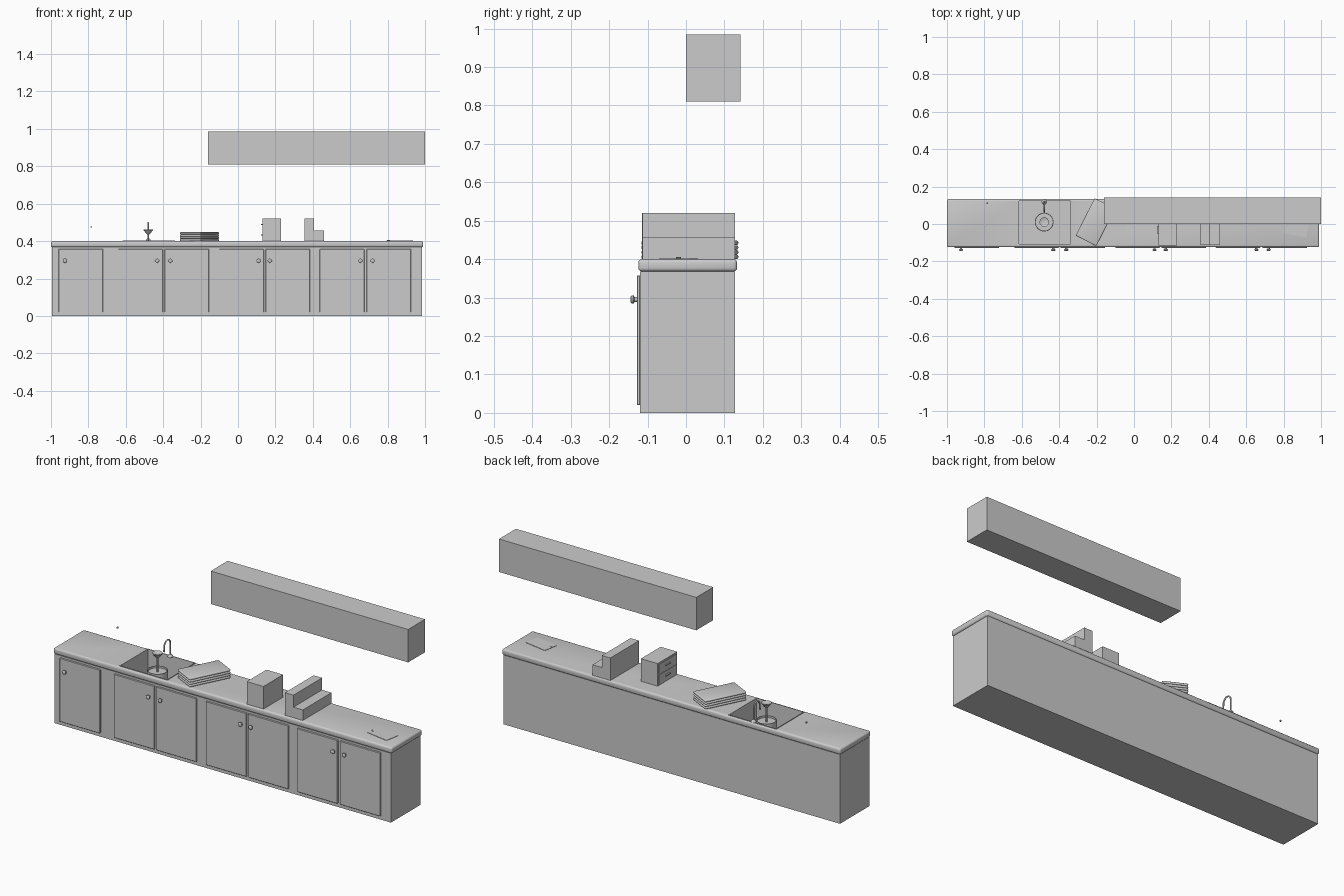
import bpy, bmesh, math

if "Cube" in bpy.data.objects:
    bpy.data.objects.remove(bpy.data.objects["Cube"])


def box(name, x0, x1, y0, y1, z0, z1, bevel=0, seg=3, rot=0):
    bpy.ops.mesh.primitive_cube_add(size=1, location=((x0 + x1) / 2, (y0 + y1) / 2, (z0 + z1) / 2))
    o = bpy.context.object
    o.name = name
    o.scale = (x1 - x0, y1 - y0, z1 - z0)
    bpy.ops.object.transform_apply(location=False, rotation=False, scale=True)
    o.rotation_euler.z = rot
    if bevel:
        m = o.modifiers.new("bevel", 'BEVEL')
        m.width, m.segments = bevel, seg
        bpy.ops.object.modifier_apply(modifier="bevel")
        bpy.ops.object.shade_smooth_by_angle()
    return o


def lathe(name, profile, loc, rot=(0, 0, 0), n=24):
    bm = bmesh.new()
    vs = [bm.verts.new((r, 0, z)) for r, z in profile]
    es = [bm.edges.new(p) for p in zip(vs, vs[1:])]
    bmesh.ops.spin(bm, geom=vs + es, cent=(0, 0, 0), axis=(0, 0, 1), angle=math.tau, steps=n)
    bmesh.ops.remove_doubles(bm, verts=bm.verts, dist=1e-5)
    bmesh.ops.recalc_face_normals(bm, faces=bm.faces)
    me = bpy.data.meshes.new(name)
    bm.to_mesh(me)
    bm.free()
    o = bpy.data.objects.new(name, me)
    bpy.context.collection.objects.link(o)
    o.location, o.rotation_euler = loc, rot
    bpy.ops.object.select_all(action='DESELECT')
    bpy.context.view_layer.objects.active = o
    o.select_set(True)
    bpy.ops.object.shade_smooth_by_angle()
    return o


# Base cabinet and worktop, both cut by the sink basin
base = box("base_cabinet", -0.995, 0.983, -0.12, 0.128, 0, 0.368)
top = box("worktop", -1.0, 0.99, -0.124, 0.133, 0.368, 0.4, 0.009)
cutter = box("sink_cutter", -0.615, -0.34, -0.108, 0.122, 0.26, 0.5)
cutter.hide_render = True
for o in (base, top):
    bpy.context.view_layer.objects.active = o
    m = o.modifiers.new("sink", 'BOOLEAN')
    m.operation, m.solver, m.object = 'DIFFERENCE', 'EXACT', cutter
    bpy.ops.object.modifier_apply(modifier="sink")
bpy.data.objects.remove(cutter)

# Thin sink rim
for i, (a, b, c, d) in enumerate([(-0.618, -0.615, -0.111, 0.125), (-0.34, -0.337, -0.111, 0.125),
                                  (-0.615, -0.34, -0.111, -0.108), (-0.615, -0.34, 0.122, 0.125)]):
    box(f"sink_rim_{i}", a, b, c, d, 0.398, 0.403)

# Doors with round knobs
doors = [(-0.96, -0.722, -0.925), (-0.64, -0.402, -0.432), (-0.393, -0.155, -0.362), (-0.1, 0.138, 0.11),
         (0.147, 0.385, 0.17), (0.437, 0.675, 0.654), (0.687, 0.925, 0.72)]
knob = [(0, 0), (0.006, 0), (0.006, 0.006), (0.011, 0.008), (0.011, 0.013), (0.007, 0.016), (0, 0.017)]
for i, (a, b, k) in enumerate(doors):
    box(f"door_{i}", a, b, -0.128, -0.119, 0.02, 0.358, 0.002, 1)
    lathe(f"door_knob_{i}", knob, (k, -0.128, 0.295), (math.pi / 2, 0, 0), 16)

# Wall cabinet
box("wall_cabinet", -0.16, 1.0, 0, 0.142, 0.81, 0.985)

# Pot and stemmed cup in the sink
lathe("pot", [(0, 0.26), (0.05, 0.26), (0.05, 0.37), (0.046, 0.37), (0.046, 0.36), (0, 0.36)], (-0.48, 0.01, 0), n=32)
lathe("stemmed_cup", [(0, 0.36), (0.004, 0.36), (0.004, 0.435), (0.012, 0.441), (0.025, 0.459), (0.025, 0.462),
                      (0.022, 0.461), (0, 0.455)], (-0.48, 0.01, 0))

# Faucet
lathe("faucet_base", [(0, 0.4), (0.014, 0.4), (0.012, 0.406), (0.005, 0.414), (0, 0.414)], (-0.48, 0.118, 0), n=16)
cu = bpy.data.curves.new("faucet", 'CURVE')
cu.dimensions, cu.bevel_depth, cu.bevel_resolution, cu.use_fill_caps = '3D', 0.004, 2, True
path = [(0.118, 0.4)] + [(0.092 + 0.026 * math.cos(math.pi * i / 12), 0.47 + 0.028 * math.sin(math.pi * i / 12))
                         for i in range(13)] + [(0.064, 0.445)]
sp = cu.splines.new('POLY')
sp.points.add(len(path) - 1)
for p, (y, z) in zip(sp.points, path):
    p.co = (-0.48, y, z, 1)
bpy.context.collection.objects.link(bpy.data.objects.new("faucet", cu))

# Stack of folded towels
for i in range(4):
    z = 0.4 + i * 0.0122
    box(f"towel_{i}", -0.268, -0.144, -0.102, 0.122, z, z + 0.0118, 0.005, 3, math.radians(-27))

# Small drawer chest, drawers face left
box("chest", 0.132, 0.23, -0.115, 0.05, 0.4, 0.52)
for i, z in enumerate((0.408, 0.464)):
    box(f"chest_drawer_{i}", 0.13, 0.134, -0.108, 0.043, z, z + 0.048)
    box(f"drawer_handle_{i}", 0.124, 0.131, -0.05, -0.012, z + 0.022, z + 0.028)

# Stepped block
box("step_tall", 0.355, 0.405, -0.113, 0.128, 0.4, 0.52)
box("step_low", 0.405, 0.46, -0.113, 0.128, 0.4, 0.456)

# Paper sheet, pen and small floating wall hook
box("paper", 0.80, 0.93, -0.06, 0.02, 0.4, 0.402, rot=math.radians(-10))
box("pen", 0.795, 0.812, -0.022, -0.018, 0.402, 0.405, rot=math.radians(-35))
box("wall_hook", -0.788, -0.781, 0.107, 0.114, 0.472, 0.479)
